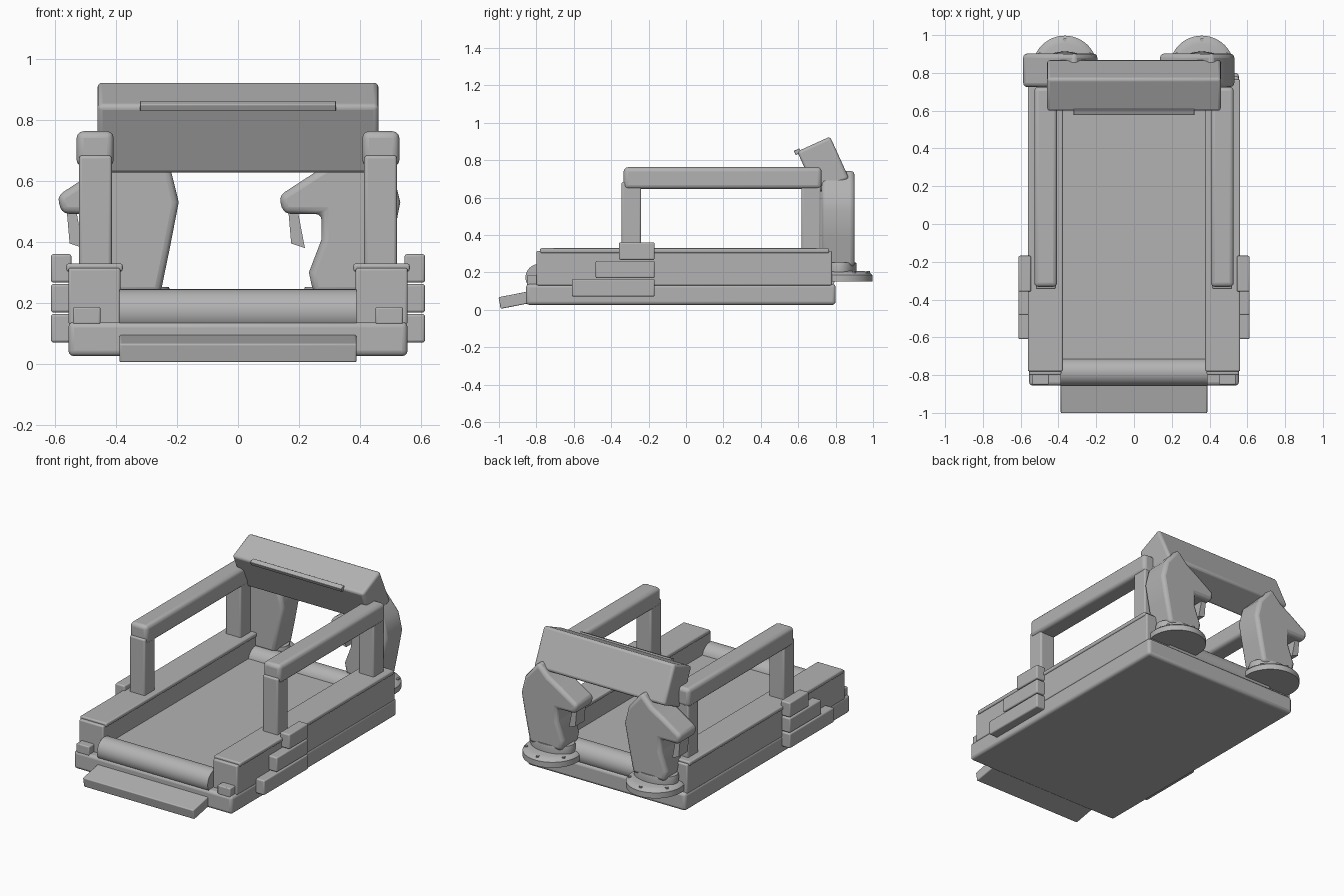
import bpy, bmesh, math
from mathutils import Matrix

if "Cube" in bpy.data.objects:
    bpy.data.objects.remove(bpy.data.objects["Cube"])

grey = bpy.data.materials.new("plain grey")
grey.diffuse_color = (0.45, 0.45, 0.45, 1)
grey.use_nodes = True
grey.node_tree.nodes["Principled BSDF"].inputs["Base Color"].default_value = grey.diffuse_color


def finish(name, bm, bevel=0.0, segments=3):
    bmesh.ops.recalc_face_normals(bm, faces=bm.faces[:])
    mesh = bpy.data.meshes.new(name)
    bm.to_mesh(mesh)
    bm.free()
    mesh.materials.append(grey)
    ob = bpy.data.objects.new(name, mesh)
    bpy.context.collection.objects.link(ob)
    if bevel:
        mod = ob.modifiers.new("bevel", 'BEVEL')
        mod.width = bevel
        mod.segments = segments
        mod.limit_method = 'ANGLE'
        mod.angle_limit = math.radians(40)
    bpy.context.view_layer.objects.active = ob
    ob.select_set(True)
    bpy.ops.object.shade_smooth_by_angle(angle=math.radians(35))
    ob.select_set(False)
    return ob


def box(name, x, y, z, bevel=0.01, tilt=0.0):
    """Box from (min, max) ranges, optionally tilted about X at its centre."""
    bm = bmesh.new()
    size = [r[1] - r[0] for r in (x, y, z)]
    mid = [(r[0] + r[1]) / 2 for r in (x, y, z)]
    bmesh.ops.create_cube(bm, size=1, matrix=Matrix.Diagonal((*size, 1)))
    ob = finish(name, bm, bevel)
    ob.location = mid
    ob.rotation_euler.x = math.radians(tilt)
    return ob


def extrude(name, points, vec, bevel=0.0):
    """Closed profile pushed along a vector."""
    bm = bmesh.new()
    face = bm.faces.new([bm.verts.new(p) for p in points])
    new = bmesh.ops.extrude_face_region(bm, geom=[face])["geom"]
    bmesh.ops.translate(bm, vec=vec, verts=[v for v in new if isinstance(v, bmesh.types.BMVert)])
    return finish(name, bm, bevel)


def lathe(name, profile, cx, cy, steps=48, squash=1.0):
    """Solid of revolution from (radius, z) points, optionally squashed along Y."""
    bm = bmesh.new()
    rings = [[bm.verts.new((cx + r * math.cos(math.tau * i / steps),
                            cy + squash * r * math.sin(math.tau * i / steps), z))
              for i in range(steps)] for r, z in profile]
    for a, b in zip(rings, rings[1:]):
        for i in range(steps):
            j = (i + 1) % steps
            bm.faces.new((a[i], a[j], b[j], b[i]))
    bm.faces.new(rings[0])
    bm.faces.new(rings[-1])
    return finish(name, bm)


# deck and entry ramp
box("base_deck", (-0.555, 0.555), (-0.855, 0.80), (0.026, 0.138), 0.018)
box("entry_ramp", (-0.388, 0.388), (-0.998, -0.835), (0.02, 0.083), 0.006, tilt=11)

# running belt between two rollers
box("running_belt", (-0.388, 0.388), (-0.78, 0.73), (0.12, 0.19), 0.0)
for name, y in (("front_roller", -0.785), ("rear_roller", 0.725)):
    ring = [(-0.388, y + 0.073 * math.cos(math.tau * i / 40), 0.172 + 0.073 * math.sin(math.tau * i / 40))
            for i in range(40)]
    extrude(name, ring, (0.776, 0, 0))

# parts on both sides
for s, side in ((-1, "left"), (1, "right")):
    def span(a, b):
        return tuple(sorted((s * a, s * b)))
    box(f"{side}_side_rail", span(0.385, 0.555), (-0.80, 0.78), (0.13, 0.315), 0.008)
    box(f"{side}_rail_cap", span(0.377, 0.562), (-0.78, 0.765), (0.303, 0.329), 0.008)
    box(f"{side}_front_block", span(0.45, 0.54), (-0.85, -0.78), (0.13, 0.187), 0.006)
    # handrail with two posts
    box(f"{side}_front_post", span(0.413, 0.52), (-0.345, -0.24), (0.31, 0.683), 0.01)
    box(f"{side}_rear_post", span(0.413, 0.52), (0.617, 0.72), (0.31, 0.683), 0.01)
    box(f"{side}_handrail", span(0.407, 0.528), (-0.333, 0.725), (0.646, 0.762), 0.022)
    # stepped foot blocks
    for i, y0 in enumerate((-0.61, -0.483, -0.358)):
        box(f"{side}_step_{i + 1}", span(0.545, 0.612), (y0, -0.168),
            (0.071 + 0.098 * i, 0.164 + 0.098 * i), 0.008)

# tilted console with a narrow ledge
box("console", (-0.46, 0.46), (0.637, 0.83), (0.65, 0.897), 0.016, tilt=24.5)
box("console_ledge", (-0.32, 0.32), (0.58, 0.612), (0.832, 0.857), 0.003, tilt=24.5)

# horse head supports, both facing the same way
horse = [(-0.112, 0.23), (0.112, 0.23), (0.143, 0.38), (0.172, 0.53), (0.145, 0.64),
         (0.05, 0.752), (-0.02, 0.68), (-0.10, 0.632), (-0.226, 0.55),
         (-0.21, 0.492), (-0.085, 0.492), (-0.085, 0.41), (-0.127, 0.30)]
beard = [(-0.195, 0.51), (-0.185, 0.395), (-0.14, 0.38), (-0.165, 0.51)]
for cx, side in ((-0.366, "left"), (0.359, "right")):
    lathe(f"{side}_support_foot", [(0.172, 0.15), (0.172, 0.185), (0.162, 0.196),
                                   (0.13, 0.206)], cx, 0.825)
    lathe(f"{side}_foot_collar", [(0.142, 0.195), (0.145, 0.235), (0.14, 0.253)],
          cx, 0.82, squash=0.64)
    extrude(f"{side}_horse_head", [(cx + x, 0.725, z) for x, z in horse], (0, 0.177, 0), 0.022)
    extrude(f"{side}_horse_chin", [(cx + x, 0.77, z) for x, z in beard], (0, 0.09, 0))
    for i in range(6):
        a = math.radians(30 + 60 * i)
        lathe(f"{side}_foot_bolt_{i + 1}", [(0.01, 0.18), (0.01, 0.206)],
              cx + 0.15 * math.cos(a), 0.825 + 0.15 * math.sin(a), 10)
